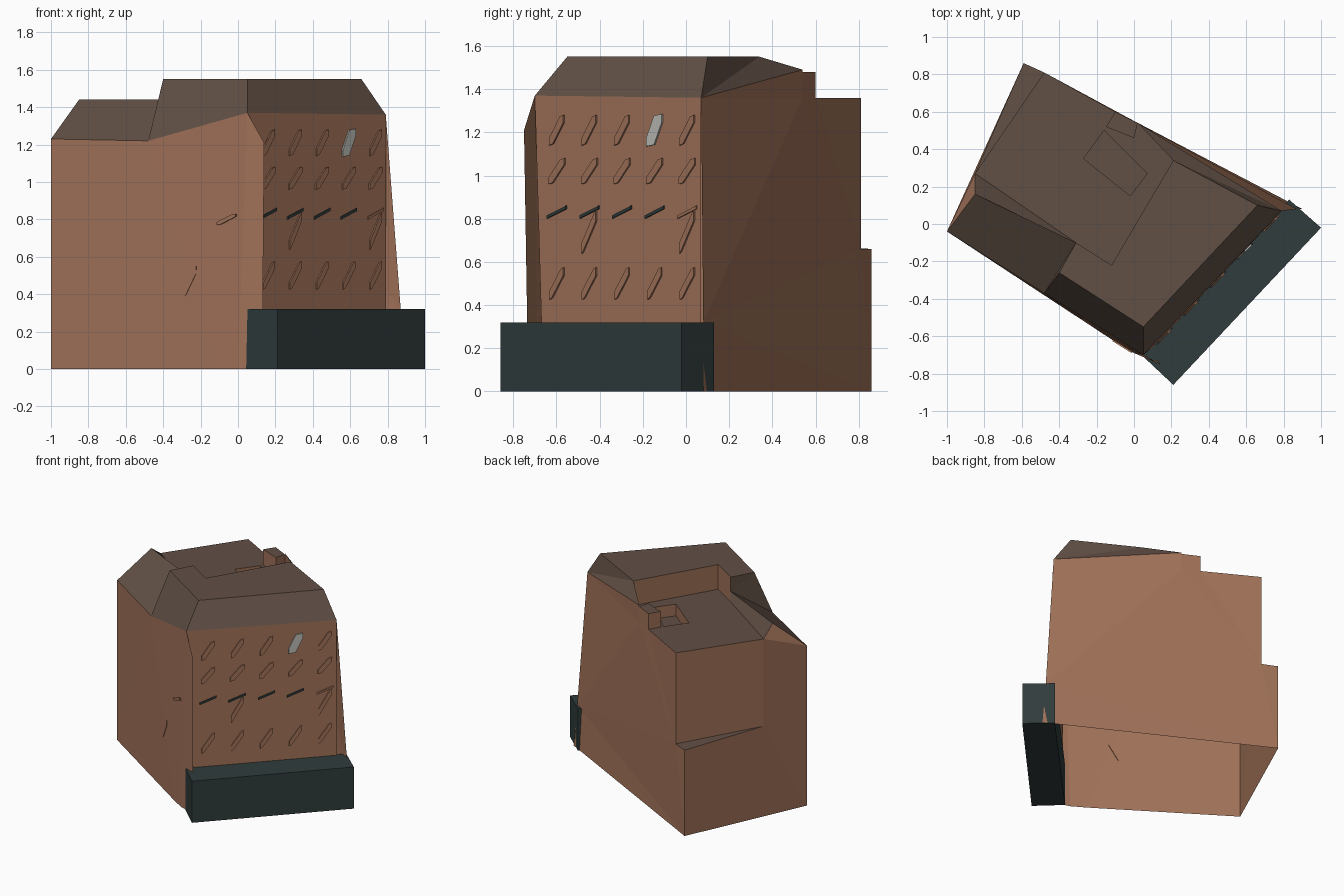
import bpy, bmesh
from mathutils import Vector

cube = bpy.data.objects.get("Cube")
if cube:
    bpy.data.objects.remove(cube)


def material(name, rgb):
    m = bpy.data.materials.new(name)
    m.use_nodes = True
    m.diffuse_color = (*rgb, 1)
    m.node_tree.nodes["Principled BSDF"].inputs["Base Color"].default_value = (*rgb, 1)
    return m


BRICK = material("brick brown", (0.36, 0.17, 0.10))
ROOF = material("roof brown", (0.12, 0.08, 0.06))
DARK = material("dark slate", (0.03, 0.045, 0.045))
GREY = material("light grey", (0.50, 0.50, 0.47))


def build(name, mat, faces):
    """Make one object from a list of faces given as corner points."""
    bm = bmesh.new()
    for f in faces:
        bm.faces.new([bm.verts.new(p) for p in f])
    bmesh.ops.remove_doubles(bm, verts=bm.verts, dist=0.0005)
    bmesh.ops.triangulate(bm, faces=[f for f in bm.faces if len(f.verts) > 4])
    bmesh.ops.recalc_face_normals(bm, faces=bm.faces)
    mesh = bpy.data.meshes.new(name)
    bm.to_mesh(mesh)
    bm.free()
    mesh.materials.append(mat)
    ob = bpy.data.objects.new(name, mesh)
    bpy.context.collection.objects.link(ob)
    return ob


def at(p, z):
    return (p[0], p[1], z)


def walls(points, low, high, closed=True):
    """Upright quads along a plan outline."""
    n = len(points)
    return [[at(points[i], low), at(points[(i + 1) % n], low),
             at(points[(i + 1) % n], high), at(points[i], high)]
            for i in range(n if closed else n - 1)]


def prism(name, mat, points, low, high):
    caps = [[at(p, z) for p in points] for z in (low, high)]
    return build(name, mat, walls(points, low, high) + caps)


# Plan points shared by walls and roof
LOW, LEDGE, RIDGE, TOP = 1.36, 0.66, 1.44, 1.55
west, north = (-1, -0.04), (-0.59, 0.86)
notch_w, notch_n = (-0.85, 0.27), (-0.48, 0.81)
eave_w, eave_m = at(west, 1.23), (-0.48, -0.37, 1.22)
eave_s, eave_e = (0.05, -0.70, 1.37), (0.79, 0.07, 1.36)
ridge_a, step = (-0.85, 0.16, RIDGE), (-0.31, -0.10)
inner_s, inner_e = (-0.12, -0.22), (0.21, 0.34)
stub_e, stub_n = (0.02, 0.54), (-0.10, 0.60)
top_m, top_s, top_e = (-0.40, -0.26, TOP), (0.05, -0.55, TOP), (0.66, 0.10, TOP)

# Side wall with a slight bulge and a fin beside the facade
bulge, base_s, fin = (-0.10, -0.63, 0), (0, -0.69, 0), (0.13, -0.73, 0)
build("side_wall", BRICK, [
    [at(west, 0), bulge, eave_m], [at(west, 0), eave_m, eave_w],
    [bulge, base_s, eave_s, eave_m],
    [base_s, fin, (0.14, -0.75, 1.21), eave_s]])

# Facade
build("facade", BRICK, [[(0.10, -0.66, 0), (0.79, 0.07, 0), eave_e, eave_s]])

# Long rear wall
low_e, mid_e = (0.90, 0.08, 0), (0.87, 0.08, 0.32)
build("rear_wall", BRICK, [
    [at(north, 0), low_e, mid_e, at(notch_n, LEDGE), at(north, LEDGE)],
    [at(notch_n, LEDGE), mid_e, eave_e, at(stub_e, LOW), at(stub_n, LOW), at(notch_n, LOW)],
    [at(stub_e, LOW), eave_e, at(stub_e, 1.49)]])

# End wall with the cut back corner
build("end_wall", BRICK, [
    [at(west, 0), at(north, 0), at(north, LEDGE), at(notch_w, LEDGE + 0.03)],
    [at(west, 0), at(notch_w, LEDGE + 0.03), at(notch_w, LOW), eave_w],
    [eave_w, at(notch_w, LOW), ridge_a],
    [at(notch_w, LEDGE + 0.03), at(notch_n, LEDGE), at(notch_n, LOW), at(notch_w, LOW)]])
build("corner_ledge", ROOF, [
    [at(notch_w, LEDGE + 0.03), at(north, LEDGE), at(notch_n, LEDGE)]])

# Raised roof with its slopes
build("high_roof", ROOF, [
    [top_m, top_s, top_e, at(inner_e, TOP), at(inner_s, TOP), at(step, TOP)],
    [eave_m, eave_s, top_s, top_m],
    [eave_s, eave_e, top_e, top_s],
    [eave_e, at(stub_e, 1.49), at(inner_e, TOP)], [eave_e, at(inner_e, TOP), top_e],
    [eave_m, top_m, at(step, RIDGE)], [top_m, at(step, TOP), at(step, RIDGE)]])
build("inner_parapet", BRICK, walls([step, inner_s, inner_e], LOW, TOP, False) + [
    [at(inner_e, LOW), at(stub_e, LOW), at(stub_e, 1.49), at(inner_e, TOP)]])

# Low ridge along the side wall
build("side_ridge", ROOF, [
    [eave_w, eave_m, at(step, RIDGE), ridge_a],
    [ridge_a, at(step, RIDGE), at(step, LOW), at(notch_w, LOW)]])

# Flat roof around a sunken pit
pit = a, b, c, d = [(-0.27, 0.35), (-0.02, 0.15), (0.07, 0.27), (-0.16, 0.50)]
rings = [[notch_w, step, inner_s, b, a], [inner_s, inner_e, c, b],
         [inner_e, stub_e, stub_n, d, c], [stub_n, notch_n, notch_w, a, d]]
build("flat_roof", ROOF, [[at(p, LOW) for p in r] for r in rings])
build("pit_walls", BRICK, walls(pit, 1.27, LOW))
build("pit_floor", ROOF, [[at(p, 1.27) for p in pit]])

# Stub of parapet on the rear edge
stub = [stub_n, stub_e, (0.0, 0.46), (-0.15, 0.52)]
build("stub_sides", BRICK, walls(stub, LOW, 1.48))
build("stub_top", ROOF, [[at(p, 1.48) for p in stub]])

# Base block along the facade
prism("base_block", DARK, [(0.04, -0.70), (0.21, -0.86), (1.0, -0.02), (0.83, 0.13)], 0, 0.32)

# Small slanted plates
ALONG, OUT = Vector((0.69, 0.73, 0)).normalized(), Vector((0.73, -0.69, 0)).normalized()
UP = Vector((0, 0, 1))


def plate(name, mat, centre, along, out, half_w, half_h, body):
    """Slim hexagon leaning from lower left to upper right."""
    shape = [(-1, -1), (body - 1, -0.9), (1, 0.5), (1, 1), (1 - body, 0.9), (-1, -0.5)]
    back = [centre + along * (x * half_w) + UP * (z * half_h) for x, z in shape]
    front = [p + out * 0.009 for p in back]
    n = len(shape)
    sides = [[back[i], back[(i + 1) % n], front[(i + 1) % n], front[i]] for i in range(n)]
    build(name, mat, [back, front] + sides)


rows = [(1.21, 0.045, 0.07, 0.5), (1.02, 0.05, 0.06, 0.5), (0.83, 0.06, 0.03, 0.1),
        (0.50, 0.045, 0.075, 0.35)]
for r, (z, w, h, body) in enumerate(rows):
    for col in range(5):
        x = 0.16 + 0.143 * col
        spot = Vector((x, 0.07 - (0.79 - x) * 1.055, z)) + OUT * 0.001
        if r == 0 and col == 3:
            plate("grey_plate", GREY, spot, ALONG, OUT, 0.05, 0.075, 1.0)
            continue
        mat = DARK if r == 2 and col < 4 else BRICK
        plate(f"facade_plate_{r}_{col}", mat, spot, ALONG, OUT, w, h, body)
        if r == 2 and col in (1, 4):
            plate(f"facade_strip_{col}", BRICK, spot - UP * 0.09, ALONG, OUT, 0.045, 0.1, 0.2)

side_along, side_out = Vector((0.85, -0.53, 0)), Vector((-0.53, -0.85, 0))
plate("side_plate_low", BRICK, Vector((-0.25, -0.52, 0.47)), side_along, side_out, 0.035, 0.08, 0.2)
plate("side_plate_high", BRICK, Vector((-0.06, -0.65, 0.80)), side_along, side_out, 0.06, 0.03, 0.4)
